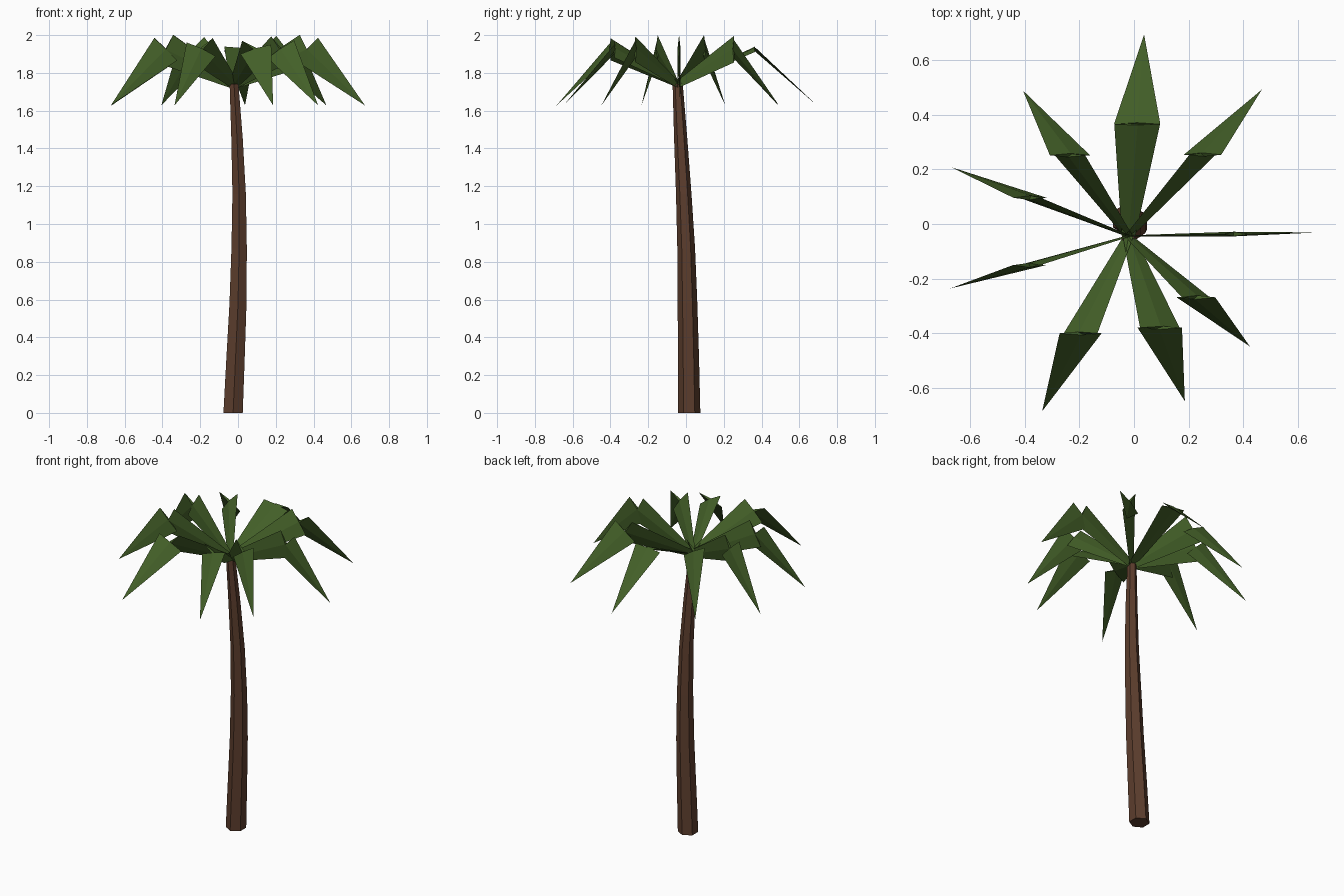
import bpy, bmesh, math
from mathutils import Vector, Matrix

if "Cube" in bpy.data.objects:
    bpy.data.objects.remove(bpy.data.objects["Cube"])


def material(name, rgb):
    m = bpy.data.materials.new(name)
    m.diffuse_color = (*rgb, 1)
    m.use_nodes = True
    m.node_tree.nodes["Principled BSDF"].inputs["Base Color"].default_value = m.diffuse_color
    return m


bark = material("bark brown", (0.107, 0.047, 0.026))
leaf = material("leaf green", (0.056, 0.115, 0.021))


def finish(name, bm, mat):
    bmesh.ops.recalc_face_normals(bm, faces=bm.faces)
    mesh = bpy.data.meshes.new(name)
    bm.to_mesh(mesh)
    bm.free()
    mesh.materials.append(mat)
    obj = bpy.data.objects.new(name, mesh)
    bpy.context.collection.objects.link(obj)


# Trunk: bent, tapering six-sided tube (x, y, z, radius)
path = [(-0.026, 0.017, 0.0, 0.059), (-0.013, 0.013, 0.29, 0.056),
        (0.0, 0.008, 0.58, 0.052), (0.006, 0.001, 0.87, 0.047),
        (0.006, -0.012, 1.16, 0.041), (-0.005, -0.028, 1.45, 0.035),
        (-0.021, -0.044, 1.74, 0.027)]
bm = bmesh.new()
rings = []
for x, y, z, r in path:
    rings.append([bm.verts.new((x + r * math.sin(i * math.pi / 3),
                                y + r * math.cos(i * math.pi / 3), z))
                  for i in range(6)])
for a, b in zip(rings, rings[1:]):
    for i in range(6):
        j = (i + 1) % 6
        bm.faces.new((a[i], a[j], b[j], b[i]))
bm.faces.new(rings[0])
bm.faces.new(rings[-1])
finish("trunk", bm, bark)


# Flattened four-sided cone running from a to b
def blade(bm, a, b, r1, r2, flat=0.1):
    t = (b - a).normalized()
    w = Vector((0, 1, 0)).cross(t).normalized()
    n = t.cross(w) * flat
    c = (a + b) / 2
    m = Matrix((w, n, t)).transposed().to_4x4()
    m.translation = c
    bmesh.ops.create_cone(bm, cap_ends=True, segments=4, radius1=r1, radius2=r2,
                          depth=(b - a).length, matrix=m)


# Fronds: rising stem blade, then drooping pointed blade
base = Vector((-0.02, -0.044, 1.74))
tips = [(0.672, -0.031), (0.468, 0.492), (0.037, 0.693), (-0.406, 0.488),
        (-0.669, 0.208), (-0.673, -0.236), (-0.336, -0.685), (0.186, -0.648),
        (0.424, -0.448)]
for k, (x, y) in enumerate(tips):
    tip = Vector((x, y, 1.628))
    mid = base.lerp(tip, 0.555)
    mid.z = 1.925
    bm = bmesh.new()
    blade(bm, base, mid, 0.025, 0.085)
    blade(bm, mid, tip, 0.085, 0.0)
    bmesh.ops.remove_doubles(bm, verts=bm.verts, dist=0.0001)
    finish(f"frond_{k + 1}", bm, leaf)
